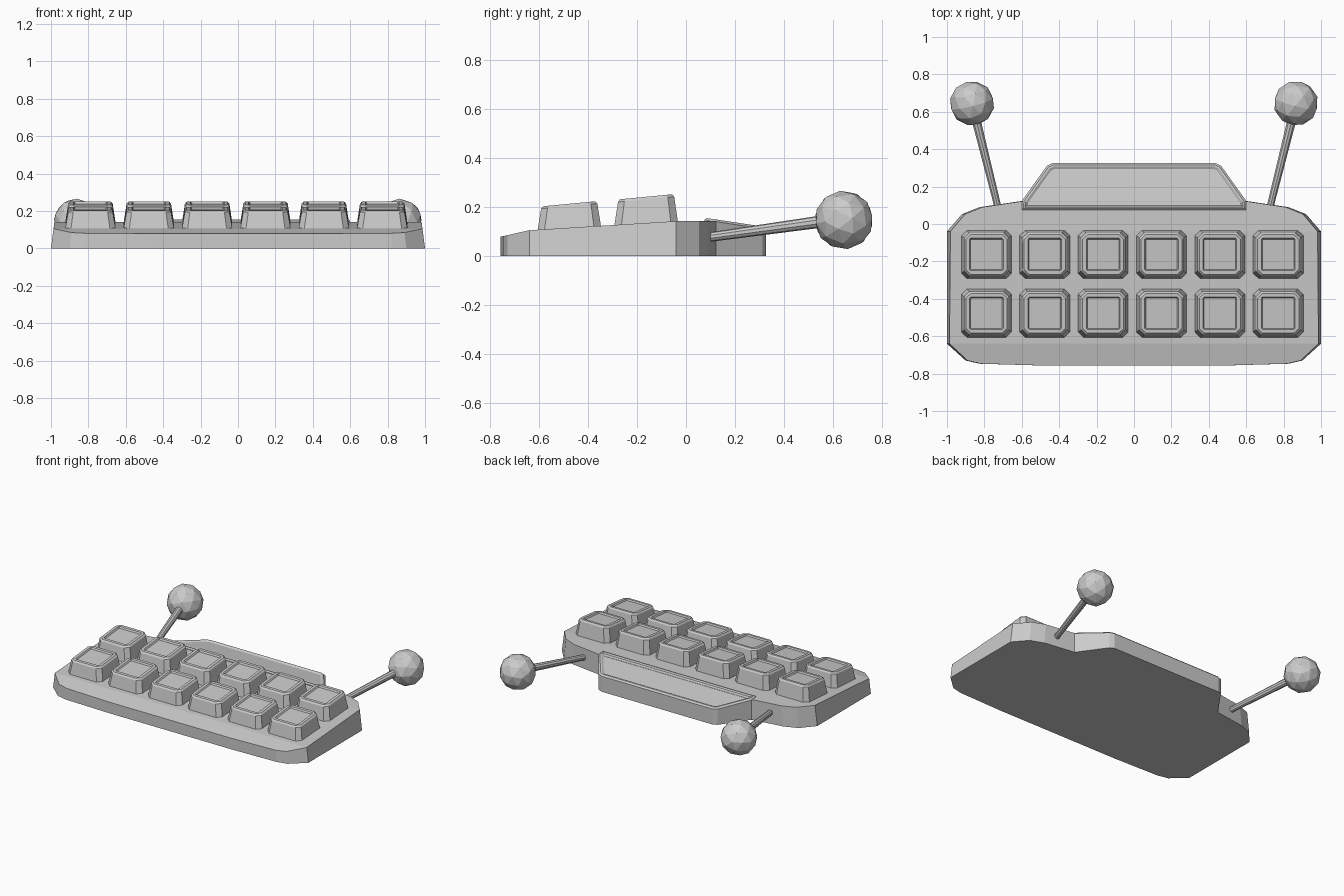
import bpy, bmesh, math
from mathutils import Vector

if "Cube" in bpy.data.objects:
    bpy.data.objects.remove(bpy.data.objects["Cube"])

grey = bpy.data.materials.new("plain grey")
grey.diffuse_color = (0.6, 0.6, 0.6, 1)
grey.use_nodes = True
grey.node_tree.nodes["Principled BSDF"].inputs["Base Color"].default_value = grey.diffuse_color


def finish(name, bm):
    bmesh.ops.recalc_face_normals(bm, faces=bm.faces)
    mesh = bpy.data.meshes.new(name)
    bm.to_mesh(mesh)
    bm.free()
    mesh.materials.append(grey)
    obj = bpy.data.objects.new(name, mesh)
    bpy.context.collection.objects.link(obj)
    return obj


def bridge(bm, a, b):
    n = len(a)
    for i in range(n):
        bm.faces.new((a[i], a[(i + 1) % n], b[(i + 1) % n], b[i]))


# Wedge body: mirrored outline, top height follows depth, sides lean in
def top_height(y):
    if y < -0.64:
        return 0.105 + (y + 0.64) * 0.225
    return 0.105 + (min(y, -0.04) + 0.64) * 0.062


half = [(0.48, -0.757), (0.826, -0.747), (0.9, -0.73), (1.0, -0.64),
        (1.0, -0.04), (0.92, 0.053), (0.826, 0.09), (0.6, 0.123)]
outline = half + [(-x, y) for x, y in reversed(half)]
bm = bmesh.new()
low = [bm.verts.new((x, y, 0)) for x, y in outline]
high = [bm.verts.new((x * (1 - 0.13 * top_height(y)), y, top_height(y))) for x, y in outline]
bridge(bm, low, high)
bm.faces.new(low)
bm.faces.new(high[0:4] + high[12:16])                    # front slope
bm.faces.new((high[3], high[4], high[11], high[12]))     # key deck
bm.faces.new(high[4:12])                                 # flat rear
finish("body", bm)

# Rear screen block with bevelled rim and sunken panel
half = [(0.6, 0.075), (0.6, 0.123), (0.465, 0.312), (0.435, 0.326)]
outline = half + [(-x, y) for x, y in reversed(half)]
bm = bmesh.new()
low = [bm.verts.new((x, y, 0)) for x, y in outline]
high = [bm.verts.new((x, y, 0.147 - 0.15 * (y - 0.075))) for x, y in outline]
bridge(bm, low, high)
bm.faces.new(low)
top = bm.faces.new(high)
bmesh.ops.recalc_face_normals(bm, faces=bm.faces)
for thickness, depth in ((0.012, 0.009), (0.01, 0.0), (0.012, -0.008)):
    bmesh.ops.inset_region(bm, faces=[top], thickness=thickness, depth=depth)
finish("rear_screen", bm)


# Keys: chamfered square loops with a dished top
def key(name, cx, cy, height):
    #        half width, corner chamfer, height fraction
    loops = [(0.135, 0.030, -0.06), (0.119, 0.027, 0.90), (0.110, 0.026, 1.0),
             (0.090, 0.006, 1.0), (0.084, 0.004, 0.90)]
    bm = bmesh.new()
    rings = []
    for h, c, f in loops:
        k = h - c
        pts = [(k, -h), (h, -k), (h, k), (k, h), (-k, h), (-h, k), (-h, -k), (-k, -h)]
        slope = 0.062 + 0.03 * max(f, 0)
        rings.append([bm.verts.new((cx + x, cy + y * 0.965,
                                    top_height(cy) + f * height + slope * y)) for x, y in pts])
    for a, b in zip(rings, rings[1:]):
        bridge(bm, a, b)
    bm.faces.new(rings[0])
    bm.faces.new(rings[-1])
    finish(name, bm)


for row, (y, height) in enumerate(((-0.477, 0.098), (-0.163, 0.107))):
    for col in range(6):
        key(f"key_{row + 1}_{col + 1}", -0.789 + 0.312 * col, y, height)

# Two rods with faceted ball ends
for side, sx in (("left", -1), ("right", 1)):
    start, end = Vector((0.72 * sx, 0.06, 0.072)), Vector((0.866 * sx, 0.645, 0.153))
    axis = end - start
    bm = bmesh.new()
    bmesh.ops.create_cone(bm, cap_ends=True, segments=10, radius1=0.019,
                          radius2=0.026, depth=axis.length)
    rod = finish(f"rod_{side}", bm)
    rod.location = (start + end) / 2
    rod.rotation_euler = axis.to_track_quat('Z', 'Y').to_euler()

    bm = bmesh.new()
    bmesh.ops.create_icosphere(bm, subdivisions=2, radius=0.12)
    ball = finish(f"ball_{side}", bm)
    ball.location = (0.866 * sx, 0.645, 0.147)
    ball.rotation_euler = axis.to_track_quat('Z', 'Y').to_euler()
